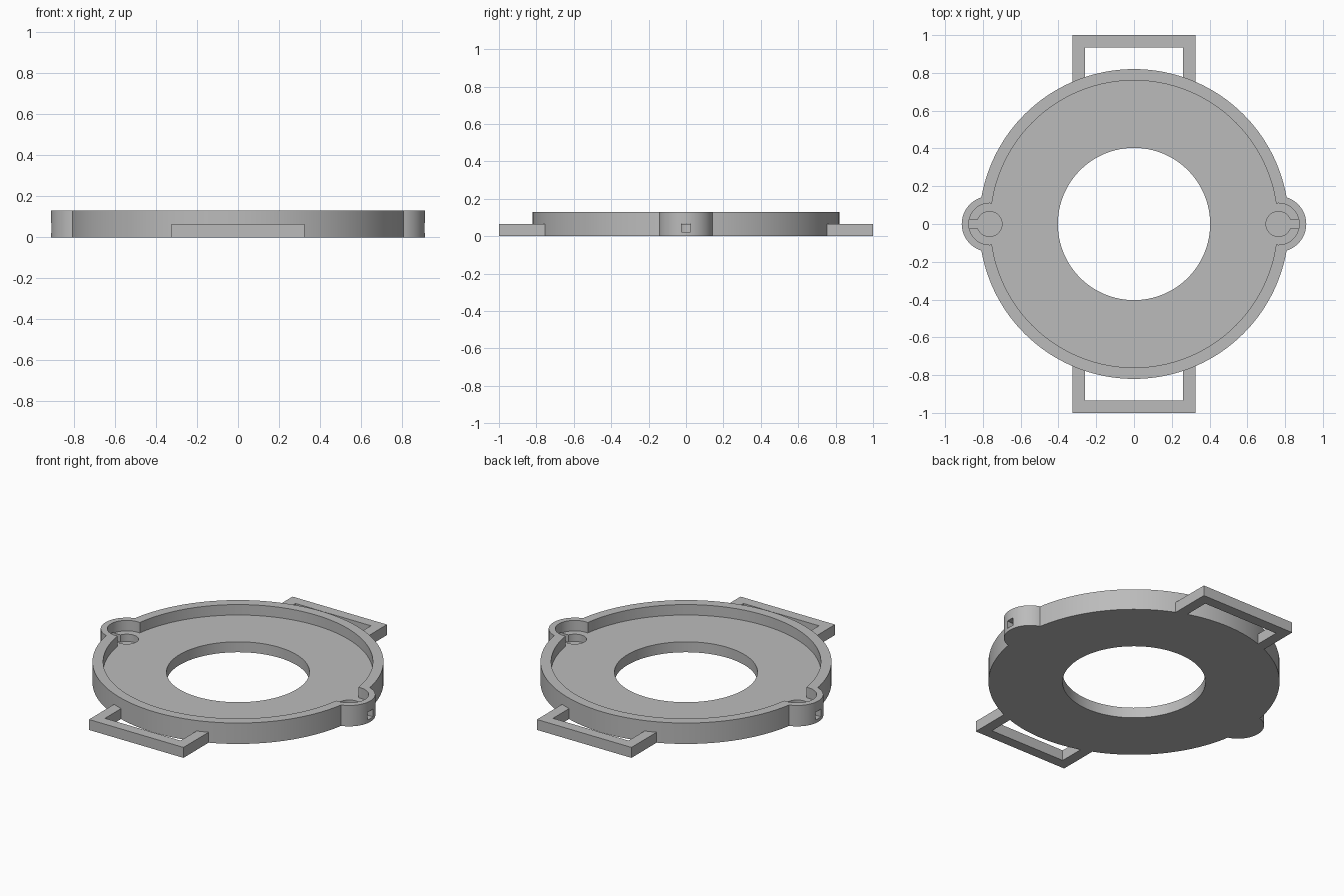
import bpy, bmesh, math
from math import cos, sin, pi

cube = bpy.data.objects.get("Cube")
if cube:
    bpy.data.objects.remove(cube, do_unlink=True)

EAR_X = 0.765      # centre of the side ears
HEIGHT = 0.13
FLOOR = 0.065      # recess floor and strap loop height

grey = bpy.data.materials.new("plain grey")
grey.use_nodes = True
grey.diffuse_color = (0.5, 0.5, 0.5, 1)
grey.node_tree.nodes["Principled BSDF"].inputs["Base Color"].default_value = (0.5, 0.5, 0.5, 1)


def prism(name, outline, z0, z1):
    """Extrude a flat outline between two heights."""
    bm = bmesh.new()
    base = bm.faces.new([bm.verts.new((x, y, z0)) for x, y in outline])
    top = bmesh.ops.extrude_face_region(bm, geom=[base])["geom"]
    for v in top:
        if isinstance(v, bmesh.types.BMVert):
            v.co.z = z1
    bmesh.ops.recalc_face_normals(bm, faces=bm.faces)
    mesh = bpy.data.meshes.new(name)
    bm.to_mesh(mesh)
    bm.free()
    mesh.materials.append(grey)
    obj = bpy.data.objects.new(name, mesh)
    bpy.context.collection.objects.link(obj)
    return obj


def arc(cx, radius, start, end, steps):
    angles = [start + (end - start) * i / steps for i in range(steps + 1)]
    return [(cx + radius * cos(a), radius * sin(a)) for a in angles]


def circle(cx, radius, steps=64):
    return arc(cx, radius, 0, 2 * pi, steps)[:-1]


def eared_disc(radius, ear_radius):
    """Disc outline with a round ear on each side."""
    a = math.acos((radius**2 + EAR_X**2 - ear_radius**2) / (2 * radius * EAR_X))
    b = math.atan2(radius * sin(a), radius * cos(a) - EAR_X)
    half = arc(EAR_X, ear_radius, -b, b, 32)[:-1] + arc(0, radius, a, pi - a, 72)[:-1]
    return half + [(-x, -y) for x, y in half]


def rectangle(x0, x1, y0, y1):
    return [(x0, y0), (x1, y0), (x1, y1), (x0, y1)]


def cut(target, cutter):
    mod = target.modifiers.new("cut", "BOOLEAN")
    mod.operation = "DIFFERENCE"
    mod.solver = "EXACT"
    mod.object = cutter
    bpy.context.view_layer.objects.active = target
    bpy.ops.object.modifier_apply(modifier=mod.name)
    bpy.data.objects.remove(cutter, do_unlink=True)


# Ring body with recess and central opening
body = prism("ring_body", eared_disc(0.82, 0.147), 0, HEIGHT)
cut(body, prism("recess_cutter", eared_disc(0.76, 0.11), FLOOR, 0.3))
cut(body, prism("opening_cutter", circle(0, 0.403, 128), -0.1, 0.3))

# Blind pocket and square wire channel in each ear
for side in (-1, 1):
    cut(body, prism("pocket_cutter", circle(side * EAR_X, 0.066), 0.02, 0.1))
    x0, x1 = sorted((side * 0.8, side * 1.0))
    cut(body, prism("channel_cutter", rectangle(x0, x1, -0.025, 0.025), 0.021, 0.069))

# Strap loops at front and back, ends buried in the ring wall
half_loop = [(0.26, 0.773), (0.26, 0.935)]
outer_half = [(0.325, 1.0), (0.325, 0.748)]
loop = ([(-x, y) for x, y in outer_half[::-1]] + outer_half
        + half_loop + [(-x, y) for x, y in half_loop[::-1]])
for name, side in (("front_strap_loop", -1), ("back_strap_loop", 1)):
    prism(name, [(x, side * y) for x, y in loop], 0, FLOOR)

# Smooth curved walls, keep sharp edges
bpy.ops.object.select_all(action="DESELECT")
body.select_set(True)
bpy.context.view_layer.objects.active = body
bpy.ops.object.shade_smooth_by_angle(angle=math.radians(25))
